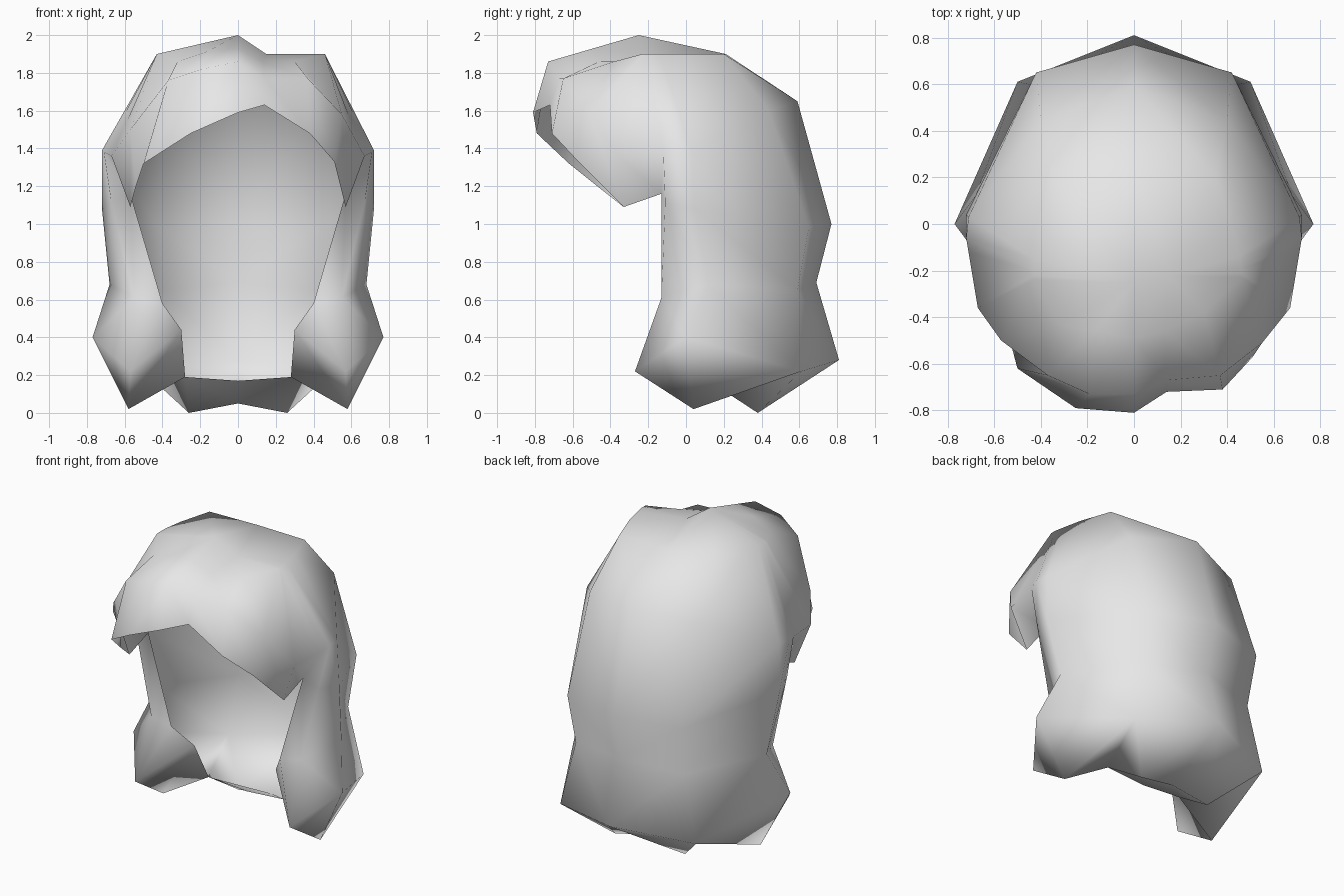
import bpy, bmesh

cube = bpy.data.objects.get("Cube")
if cube:
    bpy.data.objects.remove(cube, do_unlink=True)

# Grey material
grey = bpy.data.materials.new("light_grey")
grey.use_nodes = True
grey.diffuse_color = (0.8, 0.8, 0.8, 1)
grey.node_tree.nodes["Principled BSDF"].inputs["Base Color"].default_value = (0.8, 0.8, 0.8, 1)

TOP = (0, -0.25, 2.0)           # crown peak
VALLEY = (0.15, -0.22, 1.9)     # foot of the step beside the parting
NAPE = (0, 0.09, 0.17)          # front lip of the tucked-under hem

# Half cross-sections from the parting round the side to the middle of the back
crown = [(0, -.49, 1.93), (.13, -.46, 1.86), (.3, -.38, 1.86), (.46, -.23, 1.9), (.46, -.21, 1.9),
         (.46, -.19, 1.9), (.45, -.14, 1.9), (.42, 0, 1.9), (.35, .2, 1.9), (0, .21, 1.9)]
temple = [(0, -.73, 1.86), (.14, -.67, 1.77), (.37, -.65, 1.77), (.55, -.51, 1.58), (.67, -.36, 1.36),
          (.71, -.12, 1.38), (.72, -.06, 1.39), (.71, .03, 1.39), (.4, .44, 1.6), (0, .59, 1.65)]
rim = [(0, -.81, 1.59), (.14, -.72, 1.63), (.38, -.71, 1.48), (.51, -.57, 1.33), (.57, -.33, 1.09),
       (.57, -.13, 1.16), (.67, -.11, 1.11), (.72, .04, 1.08), (.42, .65, .98), (0, .77, 1.0)]
# Points that differ on the other side of the parting
sweep = [[(.17, -.46, 1.91), (.32, -.43, 1.86), (.43, -.24, 1.9), (.43, -.22, 1.9),
          (.43, -.2, 1.9), (.43, -.15, 1.9), (.41, -.02, 1.9)],
         [(.19, -.73, 1.82), (.37, -.65, 1.76), (.57, -.5, 1.5)],
         [(.25, -.79, 1.48), (.5, -.62, 1.32), (.54, -.47, 1.2)]]
# Lower half-sections from the front edge to the middle of the back
neck = [(.4, -.13, .58), (.55, -.13, .61), (.68, .12, .68), (.4, .59, .65), (0, .69, .69)]
flare = [(.3, -.03, .44), (.57, -.27, .22), (.77, 0, .4), (.5, .61, .22), (0, .81, .28)]
# Hem: inner lock corner, lock tip, back point, back middle
hem = [(.28, .09, .19), (.58, .04, .02), (.26, .38, 0), (0, .36, .05)]

bm = bmesh.new()


def face(*points):
    bm.faces.new([bm.verts.new(p) for p in points])


def loft(rows):
    for a, b in zip(rows, rows[1:]):
        for i in range(len(a) - 1):
            face(a[i], a[i + 1], b[i + 1], b[i])


def flip(row):
    return [(-x, y, z) for x, y, z in row]


for side in (1, -1):
    upper = [crown, temple, rim]
    lower = [rim[5:], neck, flare]
    tuck = hem
    hub = VALLEY
    if side < 0:
        upper = [flip([r[0]] + s + r[len(s) + 1:]) for r, s in zip(upper, sweep)]
        lower = [flip(r) for r in lower]
        tuck = flip(hem)
        hub = TOP
    else:
        # Step from the crown peak down to the lower half
        face(TOP, crown[0], VALLEY)
        face(TOP, VALLEY, crown[-1])
    # Cap, side locks and back
    for a, b in zip(upper[0], upper[0][1:]):
        face(hub, a, b)
    loft(upper)
    loft(lower)
    # Lock tips and the hem tucked underneath
    edge, front, outer, back, middle = lower[2]
    corner, tip, point, centre = tuck
    face(edge, front, tip, corner)
    face(front, outer, tip)
    face(outer, back, tip)
    face(tip, back, corner)
    face(corner, back, point)
    face(back, middle, point)
    face(middle, centre, point)
    face(corner, point, centre, NAPE)

bmesh.ops.remove_doubles(bm, verts=bm.verts, dist=0.0005)
bmesh.ops.recalc_face_normals(bm, faces=bm.faces)

mesh = bpy.data.meshes.new("hair")
bm.to_mesh(mesh)
bm.free()
mesh.materials.append(grey)
hair = bpy.data.objects.new("hair", mesh)
bpy.context.collection.objects.link(hair)

# Smooth surface
bpy.ops.object.select_all(action='DESELECT')
hair.select_set(True)
bpy.context.view_layer.objects.active = hair
bpy.ops.object.shade_smooth()
